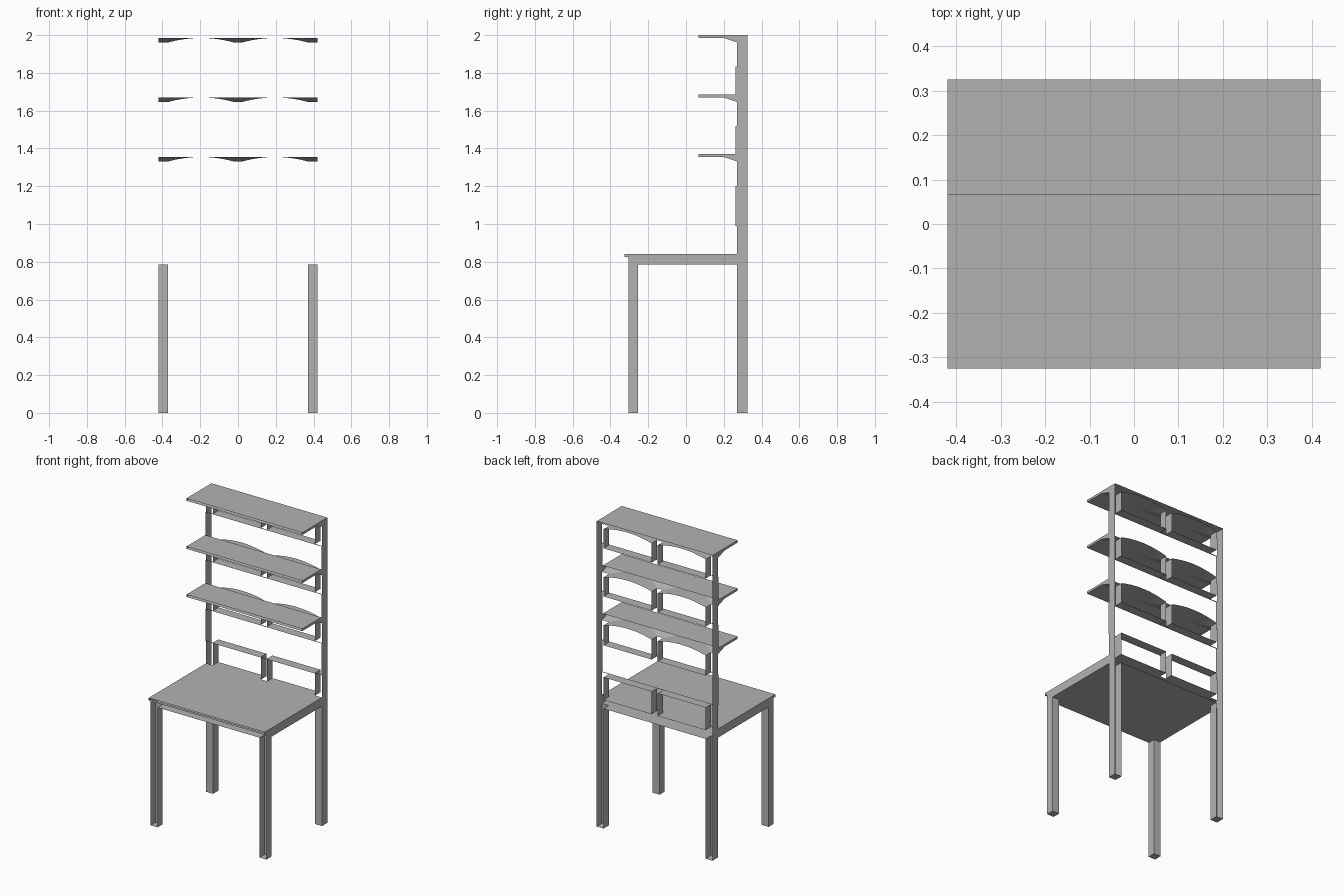
import bpy

cube = bpy.data.objects.get("Cube")
if cube:
    bpy.data.objects.remove(cube, do_unlink=True)

grey = bpy.data.materials.new("plain grey")
grey.use_nodes = True
colour = (0.45, 0.45, 0.45, 1)
grey.diffuse_color = colour
grey.node_tree.nodes["Principled BSDF"].inputs["Base Color"].default_value = colour

# Main dimensions
W, INNER, MID = 0.42, 0.37, 0.022        # half width, post inside, half divider
BACK, FRAME, PLATE = 0.325, 0.27, 0.262  # depths of the rear frame
LEG_F, LEG_B, EDGE = -0.305, -0.255, -0.325
UNDER, LIP, DESK = 0.785, 0.825, 0.842
RAIL = 0.99
SHELF_F, WEDGE_F, THICK, DROP = 0.065, 0.2, 0.015, 0.024
SHELVES = (1.37, 1.685, 2.0)
SILLS = (1.2, 1.52, 1.835)
STEPS = 12


def build(name, faces):
    """Make one object from a list of faces, each a list of points."""
    verts, index = [], []
    for face in faces:
        index.append(range(len(verts), len(verts) + len(face)))
        verts.extend(face)
    mesh = bpy.data.meshes.new(name)
    mesh.from_pydata(verts, [], [list(i) for i in index])
    mesh.materials.append(grey)
    obj = bpy.data.objects.new(name, mesh)
    bpy.context.collection.objects.link(obj)
    return obj


def level(x0, x1, y0, y1, z, up=True):
    face = [(x0, y0, z), (x1, y0, z), (x1, y1, z), (x0, y1, z)]
    return face if up else face[::-1]


def across(y0, y1, z0, z1):
    return [(y0, z0), (y1, z0), (y1, z1), (y0, z1)]


def upright(x, outline, sign):
    face = [(x, y, z) for y, z in outline]
    return face if sign > 0 else face[::-1]


def facing(x0, x1, y, z0, z1):
    return [(x0, y, z0), (x1, y, z0), (x1, y, z1), (x0, y, z1)]


# Legs: hollow channels with their outward sides open
for s, side in ((1, "left"), (-1, "right")):
    a, b = sorted((s * INNER, s * W))
    for end, y0, y1, inner in (("front", LEG_F, LEG_B, LEG_B),
                               ("back", FRAME, BACK, FRAME)):
        outline = across(y0, y1, 0, UNDER)
        build(f"{end}_{side}_leg", [
            upright(s * W, outline, s),
            upright(s * INNER, outline, -s),
            facing(a, b, inner, 0, UNDER),
            level(a, b, y0, y1, 0, False)])

    # Side of desk, post, plates and shelves
    outlines = [across(LEG_F, FRAME, UNDER, DESK),
                across(EDGE, LEG_F, LIP, DESK),
                across(FRAME, BACK, UNDER, SHELVES[-1]),
                across(PLATE, FRAME, RAIL, SILLS[0])]
    outlines += [across(PLATE, FRAME, SHELVES[i], SILLS[i + 1]) for i in range(2)]
    for top in SHELVES:
        z = top - THICK
        outlines.append([(SHELF_F, z), (WEDGE_F, z), (FRAME, z - DROP),
                         (FRAME, top), (SHELF_F, top)])
    build(f"{side}_side", [upright(s * W, o, s) for o in outlines])

# Desk top, overhanging lip and underside
build("desk", [
    level(-W, W, EDGE, FRAME, DESK),
    level(-W, W, EDGE, LEG_F, LIP, False),
    level(-W, W, LEG_B, FRAME, UNDER, False),
    level(-INNER, INNER, LEG_F, LEG_B, UNDER, False),
    level(-INNER, INNER, FRAME, BACK, UNDER, False)])


# Linings of the low openings just above the desk
def jambs(x0, x1, z0, z1):
    outline = across(FRAME, BACK, z0, z1)
    return [upright(x0, outline, 1), upright(x1, outline, -1)]


BAYS = ((-INNER, -MID), (MID, INNER))
low = [level(-W, W, PLATE, FRAME, RAIL, False)]
for x0, x1 in BAYS:
    low += jambs(x0, x1, DESK, RAIL)
    low += [level(x0, x1, FRAME, BACK, DESK),
            level(x0, x1, FRAME, BACK, RAIL, False)]
build("low_openings", low)

# Shelves with a sloped wedge below, cut by two arched openings
for n, (top, sill) in enumerate(zip(SHELVES, SILLS), 1):
    under = top - THICK
    rear = BACK if top == SHELVES[-1] else PLATE
    build(f"shelf_{n}", [
        level(-W, W, SHELF_F, rear, top),
        level(-W, W, SHELF_F, WEDGE_F, under, False)])

    # Sections along the width: x and height of the arch there
    low_z = under - DROP
    sections = [(-W, low_z)]
    lining = [level(-W, W, PLATE, FRAME, sill)]
    for x0, x1 in BAYS:
        lining += jambs(x0, x1, sill, low_z)
        lining.append(level(x0, x1, FRAME, BACK, sill))
        arch = []
        for i in range(STEPS + 1):
            t = i / STEPS
            arch.append((x0 + (x1 - x0) * t, low_z + DROP * 4 * t * (1 - t)))
        sections += arch

        def meet(z):
            return FRAME - (FRAME - WEDGE_F) * (z - low_z) / DROP

        for (xa, za), (xb, zb) in zip(arch, arch[1:]):
            lining.append([(xa, BACK, za), (xb, BACK, zb),
                           (xb, meet(zb), zb), (xa, meet(za), za)])
    sections.append((W, low_z))
    build(f"arched_openings_{n}", lining)
    build(f"shelf_wedge_{n}", [
        [(xa, meet(za), za), (xb, meet(zb), zb),
         (xb, WEDGE_F, under), (xa, WEDGE_F, under)]
        for (xa, za), (xb, zb) in zip(sections, sections[1:])])
